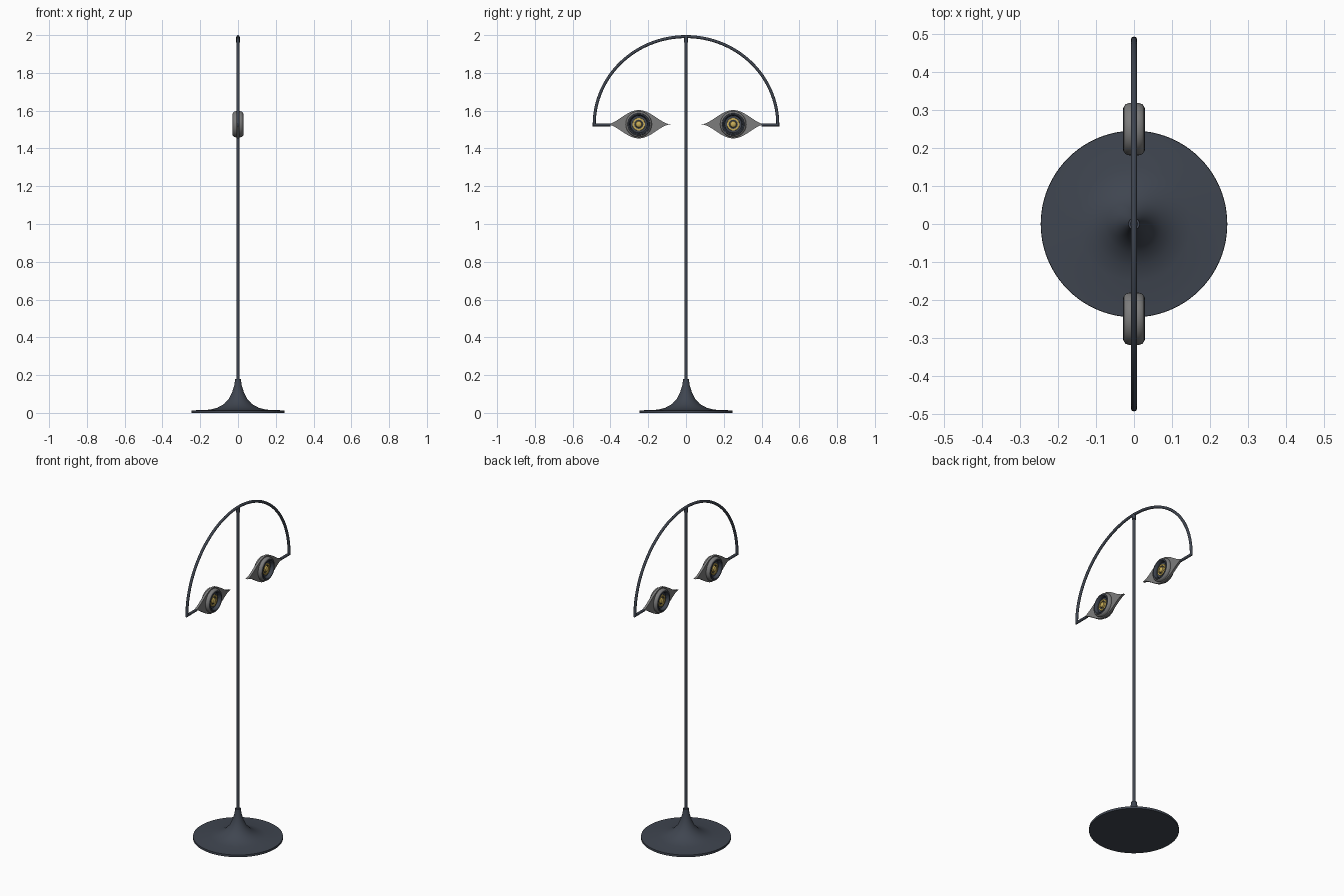
import bpy, bmesh, math
from mathutils import Matrix, Vector

if "Cube" in bpy.data.objects:
    bpy.data.objects.remove(bpy.data.objects["Cube"])


def material(name, rgb):
    m = bpy.data.materials.new(name)
    m.use_nodes = True
    m.diffuse_color = (*rgb, 1)
    m.node_tree.nodes["Principled BSDF"].inputs["Base Color"].default_value = (*rgb, 1)
    return m


SLATE = material("dark slate", (0.05, 0.06, 0.08))
GREY = material("warm grey", (0.2, 0.2, 0.2))
GOLD = material("gold", (0.58, 0.42, 0.1))


def finish(name, bm, mat, angle=40):
    bmesh.ops.recalc_face_normals(bm, faces=bm.faces)
    me = bpy.data.meshes.new(name)
    bm.to_mesh(me)
    bm.free()
    me.materials.append(mat)
    ob = bpy.data.objects.new(name, me)
    bpy.context.collection.objects.link(ob)
    bpy.ops.object.select_all(action="DESELECT")
    ob.select_set(True)
    bpy.context.view_layer.objects.active = ob
    bpy.ops.object.shade_smooth_by_angle(angle=math.radians(angle))
    return ob


def lathe(name, profile, mat, steps=64, closed=False, matrix=Matrix()):
    """Spin (radius, height) points around z, then place the result."""
    bm = bmesh.new()
    vs = [bm.verts.new((r, 0, z)) for r, z in profile]
    pairs = list(zip(vs, vs[1:])) + ([(vs[-1], vs[0])] if closed else [])
    edges = [bm.edges.new(p) for p in pairs]
    bmesh.ops.spin(bm, geom=vs + edges, cent=(0, 0, 0), axis=(0, 0, 1),
                   angle=math.tau, steps=steps, use_duplicate=False)
    bmesh.ops.remove_doubles(bm, verts=bm.verts, dist=1e-5)
    bm.transform(matrix)
    return finish(name, bm, mat)


def tube(name, path, radius, mat, sides=12):
    """Sweep a circle along a path in the yz plane, mitred at corners."""
    bm = bmesh.new()
    pts = [Vector(p) for p in path]
    rings = []
    for i, p in enumerate(pts):
        a = (p - pts[i - 1]).normalized() if i else (pts[1] - p).normalized()
        b = (pts[i + 1] - p).normalized() if i < len(pts) - 1 else a
        t = (a + b).normalized()
        side = t.cross(Vector((1, 0, 0))) / max(0.5, t.dot(a))
        rings.append([bm.verts.new(p + radius * (Vector((math.cos(k), 0, 0)) + side * math.sin(k)))
                      for k in (math.tau * j / sides for j in range(sides))])
    for r, s in zip(rings, rings[1:]):
        for j in range(sides):
            k = (j + 1) % sides
            bm.faces.new((r[j], r[k], s[k], s[j]))
    bm.faces.new(rings[0])
    bm.faces.new(rings[-1])
    return finish(name, bm, mat)


# Flared base and pole
lathe("base", [(0, 0), (0.245, 0), (0.246, 0.006), (0.245, 0.013), (0.15, 0.017),
               (0.11, 0.027), (0.075, 0.046), (0.048, 0.075), (0.031, 0.11),
               (0.02, 0.145), (0.015, 0.18), (0, 0.18)], SLATE, 96)
lathe("pole", [(0, 0.17), (0.008, 0.17), (0.008, 1.96), (0.01, 1.96), (0.01, 1.99), (0, 1.99)],
      SLATE, 20)

# Arch with short inward arms at both ends
EYE_Z, TIP_Z, HALF = 1.528, 1.525, 0.486
arc = [(0, HALF * math.cos(a), TIP_Z + 0.467 * math.sin(a))
       for a in (math.pi * i / 64 for i in range(65))]
tube("arch", [(0, 0.4, TIP_Z)] + arc + [(0, -0.4, TIP_Z)], 0.008, SLATE)


def almond(name, centre):
    """Thin eye-shaped plate with drawn-out tips."""
    n, length, height, thick = 40, 0.168, 0.075, 0.007
    half = []
    for i in range(n + 1):
        t = -1 + 2 * i / n
        half.append((length * t, height * ((1 + math.cos(math.pi * t)) / 2) ** 0.85))
    outline = half + [(y, -z) for y, z in reversed(half[1:-1])]
    bm = bmesh.new()
    face = bm.faces.new([bm.verts.new((-thick, centre + y, EYE_Z + z)) for y, z in outline])
    out = bmesh.ops.extrude_face_region(bm, geom=[face])
    bmesh.ops.translate(bm, vec=(2 * thick, 0, 0),
                        verts=[v for v in out["geom"] if isinstance(v, bmesh.types.BMVert)])
    return finish(name, bm, GREY)


def mirrored(points):
    """Complete a profile to both sides of the plate."""
    return points + [(r, -z) for r, z in reversed(points)]


# Eye shaped lamp heads, alike on both faces
for label, y in (("front", -0.25), ("back", 0.25)):
    place = Matrix.Translation((0, y, EYE_Z)) @ Matrix.Rotation(math.pi / 2, 4, "Y")
    almond(label + "_eye_plate", y)
    lathe(label + "_eye_housing", mirrored([(0.056, 0.026), (0.061, 0.026), (0.066, 0.022),
                                            (0.069, 0.012)]), GREY, closed=True, matrix=place)
    lathe(label + "_eye_rim", mirrored([(0.045, 0.012), (0.047, 0.024), (0.052, 0.029),
                                        (0.058, 0.028), (0.061, 0.024)]),
          SLATE, closed=True, matrix=place)
    lathe(label + "_eye_socket", mirrored([(0, 0.009), (0.05, 0.009)]), SLATE, matrix=place)
    # Gold bulb: outer collar, groove and domed centre
    lathe(label + "_bulb_collar", mirrored([(0.024, 0.008), (0.024, 0.016), (0.033, 0.016),
                                            (0.034, 0.008)]), GOLD, 40, True, place)
    lathe(label + "_bulb", mirrored([(0, 0.024), (0.008, 0.023), (0.015, 0.019), (0.018, 0.008)]),
          GOLD, 40, matrix=place)
